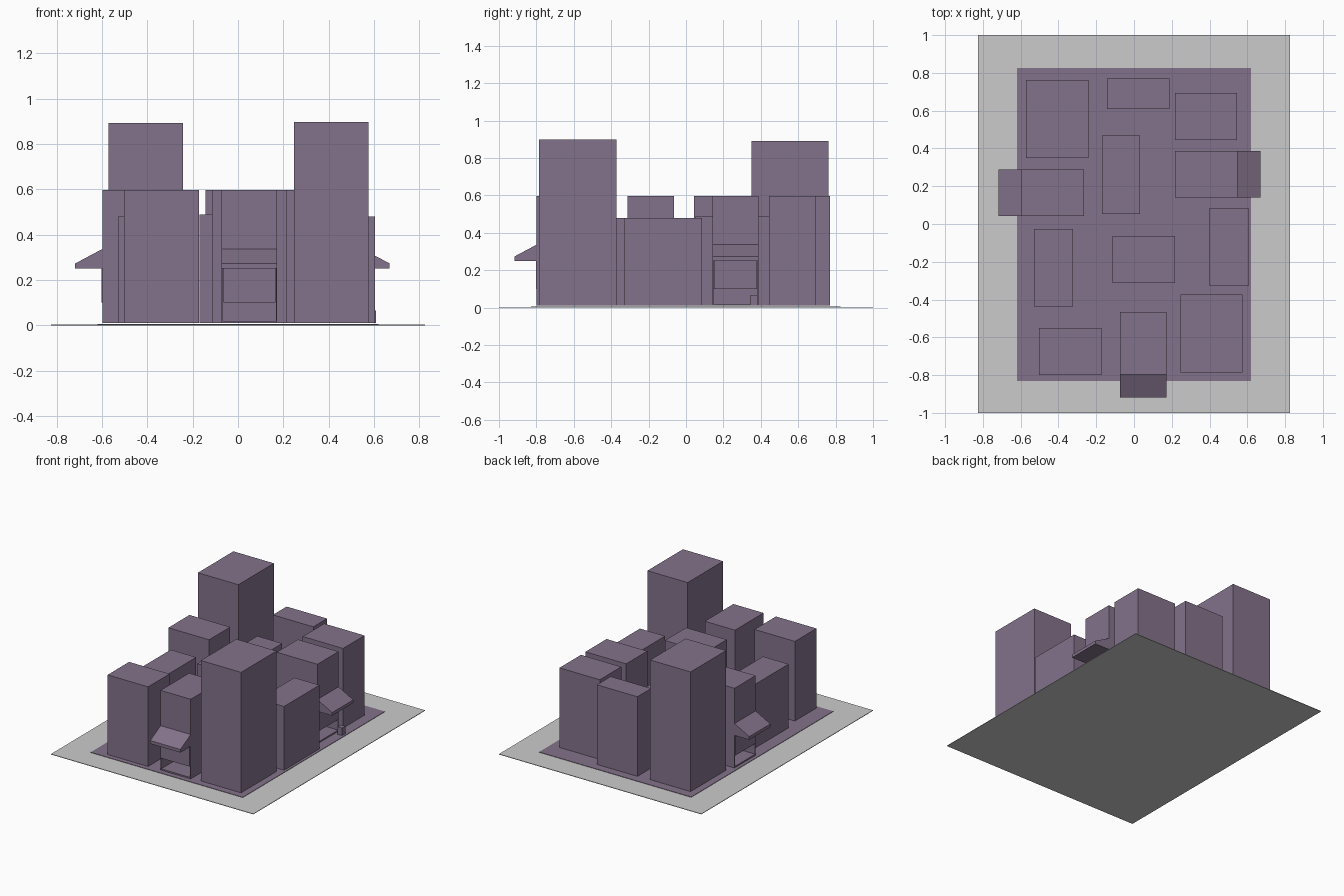
import bpy, bmesh, math
from mathutils import Matrix, Vector

if "Cube" in bpy.data.objects:
    bpy.data.objects.remove(bpy.data.objects["Cube"])

purple = bpy.data.materials.new("muted_purple")
purple.diffuse_color = (0.23, 0.17, 0.26, 1)
purple.use_nodes = True
purple.node_tree.nodes["Principled BSDF"].inputs["Base Color"].default_value = purple.diffuse_color


def finish(bm, name, mat=purple, matrix=None):
    bmesh.ops.recalc_face_normals(bm, faces=bm.faces)
    me = bpy.data.meshes.new(name)
    bm.to_mesh(me)
    bm.free()
    if matrix:
        me.transform(matrix)
    if mat:
        me.materials.append(mat)
    ob = bpy.data.objects.new(name, me)
    bpy.context.collection.objects.link(ob)
    return ob


def box_bm(x0, x1, y0, y1, z0, z1):
    bm = bmesh.new()
    bmesh.ops.create_cube(bm, size=1)
    for v in bm.verts:
        v.co = Vector((x1 if v.co.x > 0 else x0,
                       y1 if v.co.y > 0 else y0,
                       z1 if v.co.z > 0 else z0))
    return bm


def box(name, *b, mat=purple, matrix=None):
    return finish(box_bm(*b), name, mat, matrix)


BASE = 0.01

# ground slab and the coloured plot on top of it
box("ground_slab", -0.825, 0.825, -1, 1, 0, 0.004, mat=None)
box("plot", -0.62, 0.62, -0.83, 0.825, 0.004, 0.007)

# plain tower blocks: x0, x1, y0, y1, top
blocks = [
    (-0.572, -0.242, 0.35, 0.763, 0.892),
    (0.247, 0.575, -0.785, -0.372, 0.898),
    (-0.143, 0.187, 0.61, 0.77, 0.597),
    (0.217, 0.546, 0.444, 0.694, 0.597),
    (-0.170, 0.033, 0.052, 0.468, 0.488),
    (0.400, 0.605, -0.328, 0.085, 0.48),
    (-0.114, 0.217, -0.312, -0.064, 0.597),
    (-0.530, -0.322, -0.438, -0.027, 0.48),
    (-0.503, -0.173, -0.80, -0.55, 0.597),
]
for i, (x0, x1, y0, y1, top) in enumerate(blocks):
    box(f"block_{i + 1}", x0, x1, y0, y1, BASE, top)


# shop building: front face in the local y = 0 plane, facing -y
def shop(name, x, y, angle):
    m = Matrix.Translation((x, y, 0)) @ Matrix.Rotation(math.radians(angle), 4, 'Z')
    w = 0.123
    # body with a recessed shop front
    bm = box_bm(-w, w, 0, 0.332, BASE, 0.597)
    front = min(bm.faces, key=lambda f: f.calc_center_median().y)
    bmesh.ops.inset_region(bm, faces=[front], thickness=0.008)
    for v in front.verts:
        v.co.z = 0.25 if v.co.z > 0.3 else 0.02
    hole = bmesh.ops.extrude_discrete_faces(bm, faces=[front])["faces"][0]
    bmesh.ops.translate(bm, verts=list(hole.verts), vec=(0, 0.2, 0))
    finish(bm, name + "_body", matrix=m)
    # window panel above the opening
    box(name + "_window", -w + 0.008, w - 0.008, -0.003, 0.004, 0.1, 0.25, matrix=m)
    # sloped awning
    bm = bmesh.new()
    profile = [(0, 0.25), (-0.12, 0.25), (-0.12, 0.273), (0, 0.337)]
    f = bm.faces.new([bm.verts.new((-w, py, pz)) for py, pz in profile])
    side = bmesh.ops.extrude_face_region(bm, geom=[f])["geom"]
    bmesh.ops.translate(bm, verts=[g for g in side if isinstance(g, bmesh.types.BMVert)],
                        vec=(2 * w, 0, 0))
    finish(bm, name + "_awning", matrix=m)


shop("front_shop", 0.05, -0.798, 0)
shop("right_shop", 0.549, 0.264, 90)
shop("left_shop", -0.598, 0.166, -90)

# small crate beside the right shop
box("crate", 0.572, 0.609, 0.343, 0.381, BASE, 0.066)
